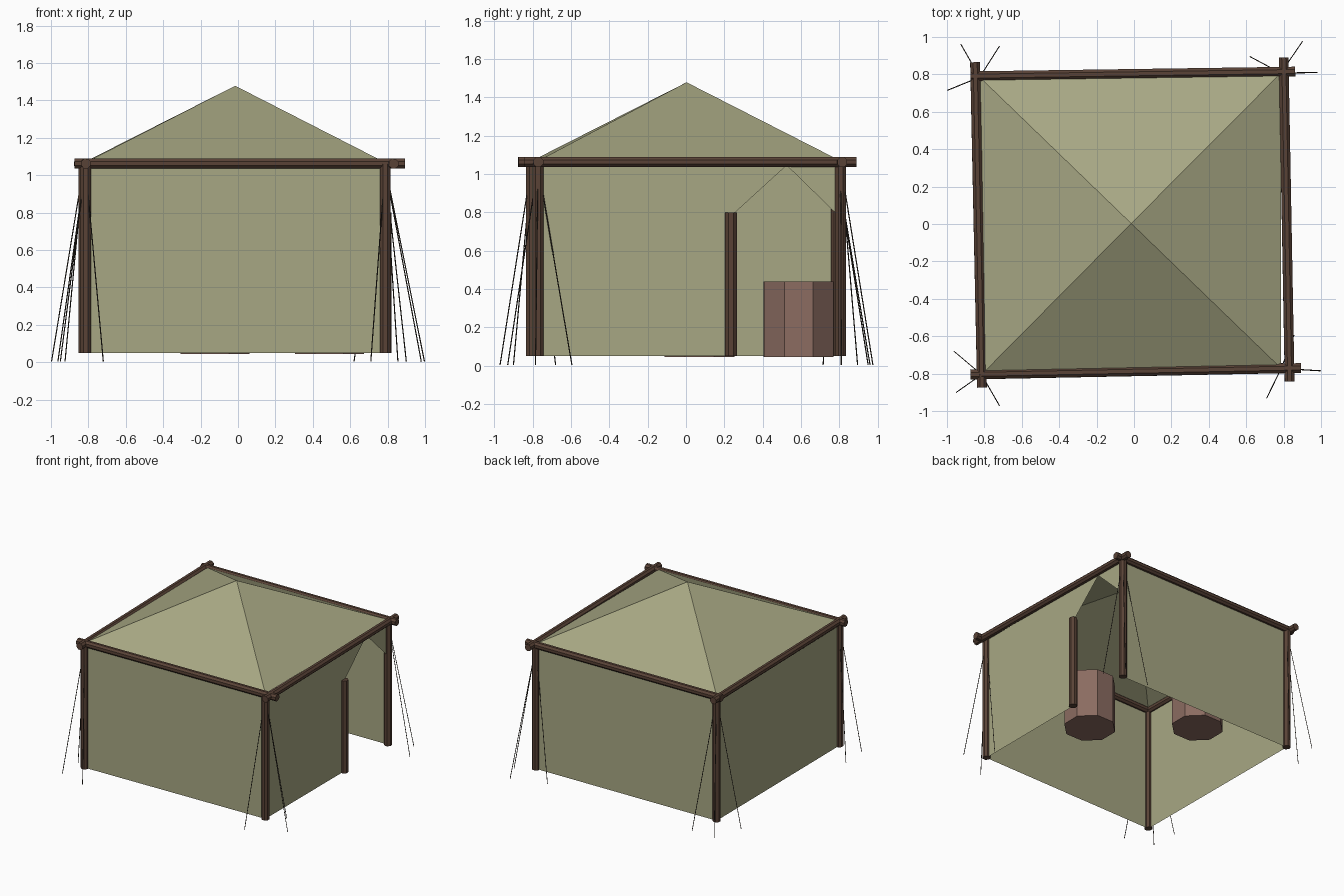
import bpy, bmesh
from math import pi
from mathutils import Vector

if "Cube" in bpy.data.objects:
    bpy.data.objects.remove(bpy.data.objects["Cube"])


def material(name, r, g, b):
    m = bpy.data.materials.new(name)
    m.diffuse_color = (r, g, b, 1)
    m.use_nodes = True
    m.node_tree.nodes["Principled BSDF"].inputs["Base Color"].default_value = m.diffuse_color
    return m


WOOD = material("dark_wood", 0.10, 0.055, 0.037)
CLOTH = material("canvas", 0.39, 0.39, 0.23)
STOOL = material("red_wood", 0.26, 0.15, 0.12)
ROPE = material("rope", 0.05, 0.04, 0.03)


def rod(name, a, b, radius, mat, sides=8):
    """Flat-faced pole from a to b."""
    a, b = Vector(a), Vector(b)
    d = b - a
    bpy.ops.mesh.primitive_cylinder_add(vertices=sides, radius=radius, depth=d.length,
                                        location=(a + b) / 2)
    ob = bpy.context.object
    turn = Vector((0, 0, 1)).rotation_difference(d).to_matrix().to_4x4()
    spin = turn.copy().Identity(4) if sides < 8 else turn.Rotation(pi / 8, 4, 'Z')
    ob.rotation_euler = (turn @ spin).to_euler()
    ob.name = name
    ob.data.materials.append(mat)
    return ob


def sheet(name, faces, mat):
    """Cloth sheet from polygons given as point lists."""
    bm = bmesh.new()
    for pts in faces:
        bm.faces.new([bm.verts.new(p) for p in pts])
    bmesh.ops.remove_doubles(bm, verts=bm.verts, dist=0.0001)
    me = bpy.data.meshes.new(name)
    bm.to_mesh(me)
    bm.free()
    me.materials.append(mat)
    ob = bpy.data.objects.new(name, me)
    bpy.context.collection.objects.link(ob)
    return ob


BOTTOM, TOP = 0.05, 1.06
corners = {
    "front_left": (-0.815, -0.805),
    "front_right": (0.787, -0.772),
    "back_right": (0.785, 0.807),
    "back_left": (-0.825, 0.785),
}

# Corner posts and door post
for key, (x, y) in corners.items():
    rod(key + "_post", (x, y, BOTTOM), (x, y, TOP), 0.031, WOOD)
rod("door_post", (0.79, 0.235, BOTTOM), (0.79, 0.235, 0.80), 0.033, WOOD)

# Crossing top beams
beams = {
    "front_beam": ((-0.875, -0.805), (0.893, -0.77)),
    "back_beam": ((-0.875, 0.79), (0.862, 0.815)),
    "left_beam": ((-0.85, 0.865), (-0.813, -0.875)),
    "right_beam": ((0.80, 0.89), (0.832, -0.842)),
}
for name, (a, b) in beams.items():
    rod(name, (*a, 1.062), (*b, 1.062), 0.028, WOOD)

# Plain walls
for name, a, b in (("front_wall", "front_left", "front_right"),
                   ("back_wall", "back_right", "back_left"),
                   ("left_wall", "back_left", "front_left")):
    a, b = corners[a], corners[b]
    sheet(name, [[(*a, BOTTOM), (*b, BOTTOM), (*b, TOP), (*a, TOP)]], CLOTH)

# Right wall with pointed doorway: two halves meeting at the peak
X, PEAK = 0.787, 0.525
sheet("door_wall", [
    [(X, -0.772, BOTTOM), (X, 0.235, BOTTOM), (X, 0.235, 0.78),
     (X, PEAK, 1.045), (X, PEAK, TOP), (X, -0.772, TOP)],
    [(X, PEAK, 1.045), (X, 0.807, 0.77), (X, 0.807, TOP), (X, PEAK, TOP)],
], CLOTH)

# Pyramid roof
ring = [(x, y, 1.068) for x, y in corners.values()]
apex = (-0.015, 0.003, 1.478)
sheet("roof", [[ring[i], ring[(i + 1) % 4], apex] for i in range(4)], CLOTH)

# Guy ropes, three pegged out from each corner
pegs = {
    "front_left": [(-0.963, -0.68), (-0.95, -0.90), (-0.72, -0.97)],
    "front_right": [(0.997, -0.785), (0.71, -0.93), (0.855, -0.595)],
    "back_right": [(0.90, 0.975), (0.62, 0.895), (0.98, 0.81)],
    "back_left": [(-0.925, 0.96), (-0.997, 0.715), (-0.72, 0.95)],
}
for key, ends in pegs.items():
    x, y = corners[key]
    for i, end in enumerate(ends):
        rod(f"{key}_rope_{i + 1}", (*end, 0.003), (x, y, 1.05), 0.003, ROPE, 4)

# Octagonal stools
for i, (x, y) in enumerate(((0.49, 0.07), (-0.123, 0.587))):
    s = rod(f"stool_{i + 1}", (x, y, 0.045), (x, y, 0.44), 0.2, STOOL)
    s.scale = (1, 0.98, 1)
